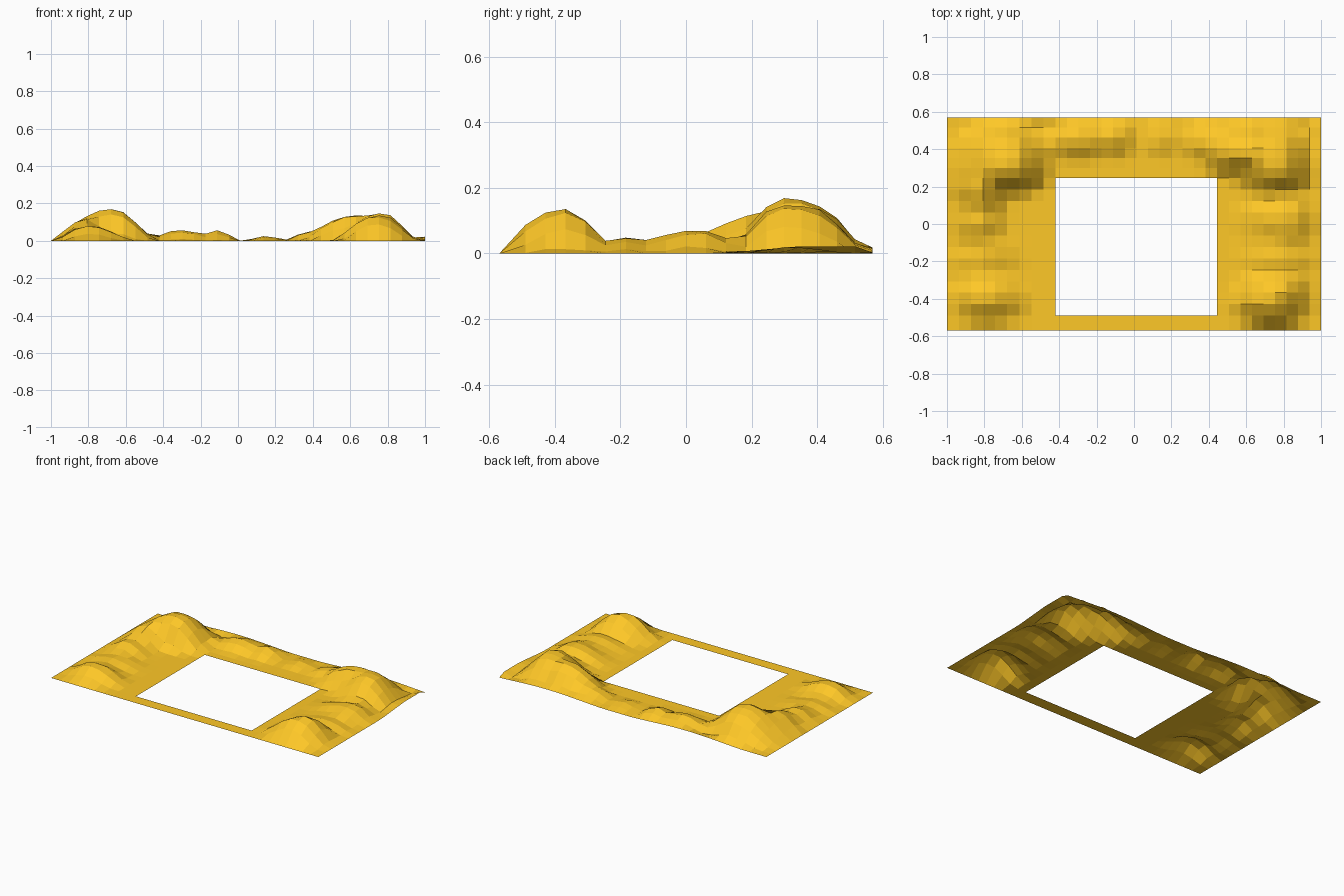
import bpy, bmesh, math, random

random.seed(4)

# Outer rectangle and rectangular opening
X0, X1, Y0, Y1 = -1.0, 1.0, -0.57, 0.57
HX0, HX1, HY0, HY1 = -0.42, 0.445, -0.49, 0.245

# Hills: centre x, centre y, height, reach to left, right, front, back
HILLS = [
    (-0.67, 0.29, 0.168, 0.36, 0.25, 0.15, 0.30),   # back left peak
    (-0.70, 0.40, 0.125, 0.30, 0.32, 0.20, 0.17),
    (-0.82, 0.18, 0.115, 0.19, 0.17, 0.18, 0.25),   # left ridge
    (-0.83, 0.03, 0.072, 0.18, 0.17, 0.20, 0.20),
    (-0.82, -0.17, 0.040, 0.18, 0.24, 0.20, 0.20),
    (-0.80, -0.40, 0.085, 0.20, 0.26, 0.16, 0.17),  # front left hill
    (-0.28, 0.46, 0.058, 0.26, 0.14, 0.14, 0.13),   # back ridge
    (-0.10, 0.47, 0.053, 0.18, 0.12, 0.14, 0.13),
    (0.14, 0.46, 0.024, 0.13, 0.12, 0.12, 0.12),
    (0.40, 0.44, 0.052, 0.18, 0.25, 0.12, 0.15),
    (0.60, 0.39, 0.135, 0.30, 0.30, 0.17, 0.19),    # back right mountain
    (0.77, 0.30, 0.142, 0.28, 0.21, 0.20, 0.26),
    (0.76, 0.39, 0.115, 0.28, 0.22, 0.22, 0.18),
    (0.82, 0.03, 0.074, 0.32, 0.17, 0.22, 0.20),    # right ridge
    (0.80, -0.18, 0.048, 0.30, 0.19, 0.20, 0.20),
    (0.74, -0.42, 0.127, 0.26, 0.24, 0.16, 0.20),   # front right hill
    (0.79, -0.34, 0.118, 0.28, 0.19, 0.16, 0.11),
]


def bump(x, y, hill):
    cx, cy, h, left, right, front, back = hill
    dx = (x - cx) / (right if x > cx else left)
    dy = (y - cy) / (back if y > cy else front)
    d = min(1.0, math.hypot(dx, dy))
    return h * 0.5 * (1 + math.cos(math.pi * d ** 1.15))


def height(x, y):
    if HX0 - 0.01 < x < HX1 + 0.01 and HY0 - 0.01 < y < HY1 + 0.01:
        return 0.0
    if min(x - X0, y - Y0) < 0.001:
        return 0.0
    # smooth blend of overlapping hills
    z = sum(bump(x, y, h) ** 4 for h in HILLS) ** 0.25
    if z > 0.01:
        z += random.uniform(-0.004, 0.004)
    # slightly lifted back edge and back half of the right edge
    if y > Y1 - 0.001:
        z = max(0.0, 0.008 + 0.010 * math.sin(6 * x + 4)) * min(1, 4 * (x + 1))
    elif x > X1 - 0.001:
        z = 0.022 * max(0.0, min(1.0, (y - 0.1) / 0.25))
    return z


def steps(*spans):
    vals = []
    for a, b, n in spans:
        vals += [a + (b - a) * i / n for i in range(n)]
    return vals + [spans[-1][1]]


# Terrain sheet with open centre
xs = steps((X0, HX0, 9), (HX0, HX1, 14), (HX1, X1, 9))
ys = steps((Y0, HY0, 1), (HY0, HY1, 12), (HY1, Y1, 6))
bm = bmesh.new()
grid = [[bm.verts.new((x, y, height(x, y))) for x in xs] for y in ys]
for j in range(len(ys) - 1):
    for i in range(len(xs) - 1):
        mx, my = (xs[i] + xs[i + 1]) / 2, (ys[j] + ys[j + 1]) / 2
        if not (HX0 < mx < HX1 and HY0 < my < HY1):
            bm.faces.new((grid[j][i], grid[j][i + 1],
                          grid[j + 1][i + 1], grid[j + 1][i]))
bmesh.ops.delete(bm, geom=[v for v in bm.verts if not v.link_faces], context='VERTS')

mesh = bpy.data.meshes.new("terrain_frame")
bm.to_mesh(mesh)
bm.free()
mat = bpy.data.materials.new("golden_ground")
mat.diffuse_color = (1.0, 0.58, 0.02, 1)
mesh.materials.append(mat)
bpy.context.collection.objects.link(bpy.data.objects.new("terrain_frame", mesh))
